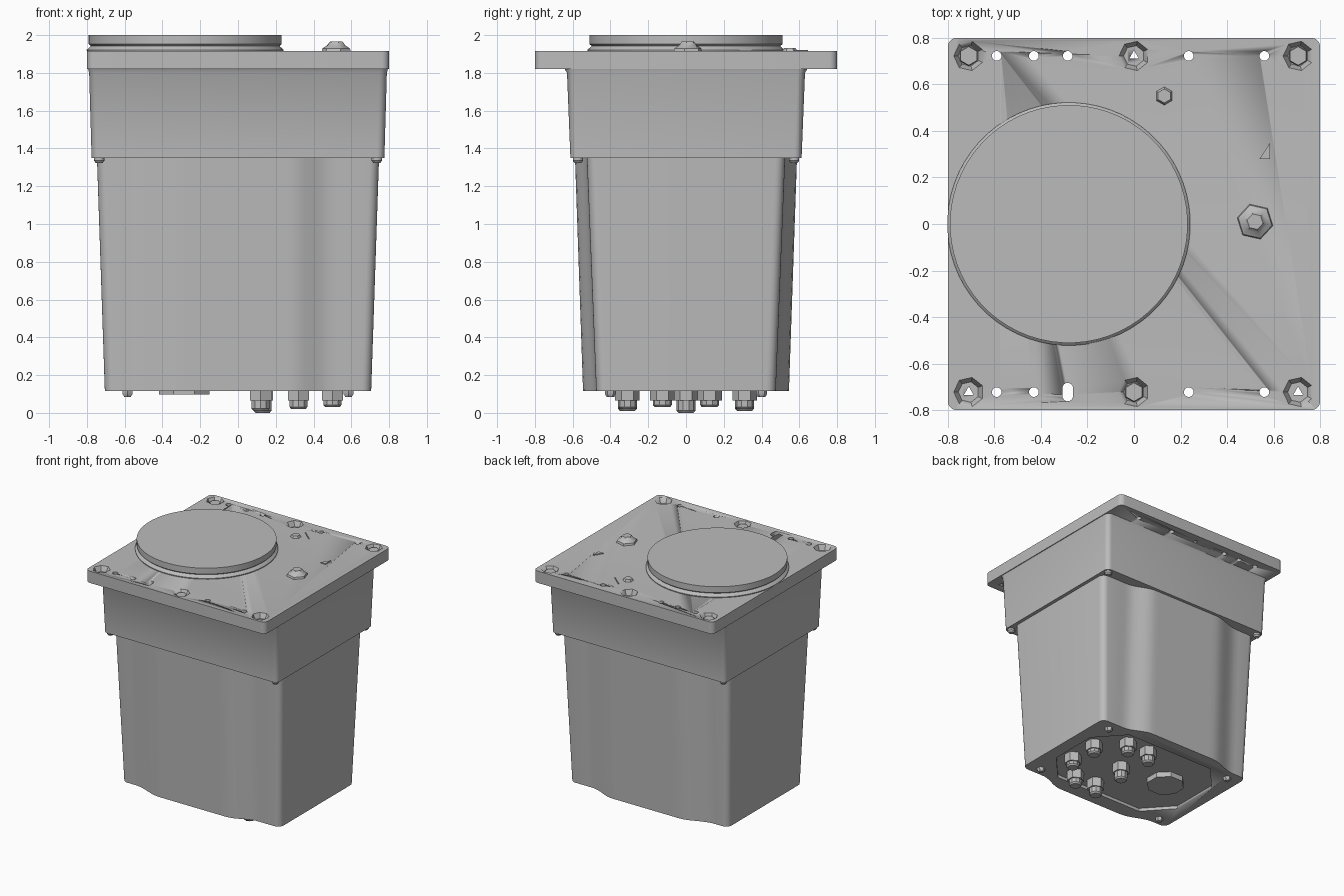
import bpy, bmesh, math
from mathutils import Matrix, Vector

old = bpy.data.objects.get("Cube")
if old:
    bpy.data.objects.remove(old, do_unlink=True)

grey = bpy.data.materials.new("plain_grey")
grey.use_nodes = True
COLOUR = (0.5, 0.5, 0.5, 1)
grey.diffuse_color = COLOUR
grey.node_tree.nodes["Principled BSDF"].inputs["Base Color"].default_value = COLOUR


def finish(name, bm, angle=35):
    bmesh.ops.recalc_face_normals(bm, faces=bm.faces)
    mesh = bpy.data.meshes.new(name)
    bm.to_mesh(mesh)
    bm.free()
    mesh.materials.append(grey)
    obj = bpy.data.objects.new(name, mesh)
    bpy.context.collection.objects.link(obj)
    bpy.ops.object.select_all(action='DESELECT')
    obj.select_set(True)
    bpy.context.view_layer.objects.active = obj
    bpy.ops.object.shade_smooth_by_angle(angle=math.radians(angle))
    return obj


def add_loft(bm, rings):
    """Skin a stack of (outline, z) rings and cap both ends."""
    loops = [[bm.verts.new((x, y, z)) for x, y in pts] for pts, z in rings]
    for a, b in zip(loops, loops[1:]):
        n = len(a)
        for i in range(n):
            bm.faces.new((a[i], a[(i + 1) % n], b[(i + 1) % n], b[i]))
    bm.faces.new(loops[0][::-1])
    bm.faces.new(loops[-1])


def loft(name, rings, angle=35):
    bm = bmesh.new()
    add_loft(bm, rings)
    return finish(name, bm, angle)


def circle(x, y, r, n=24, turn=0.0, stretch=0.0):
    pts = []
    for i in range(n):
        a = 2 * math.pi * (i + 0.5) / n + turn
        s = math.sin(a)
        pts.append((x + r * math.cos(a), y + r * s + math.copysign(stretch, s)))
    return pts


def rounded_rect(hx, hy, r, steps=6):
    pts = []
    for k, (sx, sy) in enumerate([(1, 1), (-1, 1), (-1, -1), (1, -1)]):
        for i in range(steps + 1):
            a = math.pi / 2 * (k + i / steps)
            pts.append((sx * (hx - r) + r * math.cos(a), sy * (hy - r) + r * math.sin(a)))
    return pts


def smooth(a, b, x):
    t = min(1, max(0, (x - a) / (b - a)))
    return t * t * (3 - 2 * t)


def body_outline(hx, hy, bulge):
    """Rounded rectangle whose front and back swell outward in the middle."""
    corners = rounded_rect(hx, hy, 0.05)
    quarter = len(corners) // 4
    xs = [0.56 - i * 0.04 for i in range(30)]

    def swell(x):
        return hy + bulge * smooth(-0.58, -0.32, x) * (1 - smooth(0.28, 0.5, x))
    back = [(x, swell(x)) for x in xs]
    front = [(x, -swell(x)) for x in reversed(xs)]
    return corners[:quarter] + back + corners[quarter:3 * quarter] + front + corners[3 * quarter:]


def cut(target, rings_list):
    bm = bmesh.new()
    for rings in rings_list:
        add_loft(bm, rings)
    cutter = finish("cutter", bm)
    cutter.hide_render = True
    mod = target.modifiers.new("cut", 'BOOLEAN')
    mod.operation = 'DIFFERENCE'
    mod.solver = 'EXACT'
    mod.object = cutter
    bpy.context.view_layer.objects.active = target
    bpy.ops.object.modifier_apply(modifier=mod.name)
    bpy.data.objects.remove(cutter, do_unlink=True)


# Lower body with a recessed underside
body = loft("lower_body", [(body_outline(0.705, 0.475, 0.07), 0.115),
                           (body_outline(0.747, 0.525, 0.063), 1.36)])
recess = [(0.6, 0.2), (0.4, 0.42), (-0.4, 0.42), (-0.6, 0.2),
          (-0.6, -0.2), (-0.4, -0.42), (0.4, -0.42), (0.6, -0.2)]
cut(body, [[(recess, 0.08), (recess, 0.14)]])

# Upper box, flaring slightly into the flange
loft("upper_box", [(rounded_rect(0.775, 0.612, 0.04), 1.35),
                   (rounded_rect(0.788, 0.63, 0.04), 1.8),
                   (rounded_rect(0.795, 0.645, 0.045), 1.825)])

# Flange plate with screw sinks, small holes and one slot
flange = loft("flange_plate", [(rounded_rect(0.8, 0.8, 0.04), 1.82),
                               (rounded_rect(0.8, 0.8, 0.04), 1.915)])
Y = 0.722
screws = [(x, s * Y) for x in (-0.71, 0, 0.705) for s in (-1, 1)]
open_screws = [(0, Y), (-0.71, -Y), (0.705, -Y)]
cut(flange, [[(circle(x, y, 0.045, 7), 1.875), (circle(x, y, 0.067, 7), 1.92)]
             for x, y in screws])
holes = [(x, s * Y) for x in (-0.59, -0.43, 0.235, 0.56) for s in (-1, 1)] + [(-0.285, Y)]
through = [circle(x, y, 0.021, 12) for x, y in holes]
through += [circle(x, y, 0.024, 3, math.pi / 6) for x, y in open_screws]
through.append(circle(-0.285, -Y, 0.023, 12, stretch=0.017))
cut(flange, [[(pts, 1.8), (pts, 1.94)] for pts in through])
for x, y in screws:
    if (x, y) not in open_screws:
        loft("flange_screw", [(circle(x, y, 0.045, 6), 1.87), (circle(x, y, 0.04, 6), 1.9)])

# Round lid
loft("round_lid", [(circle(-0.28, 0, r, 64), z) for r, z in
                   ((0.52, 1.91), (0.522, 1.922), (0.5, 1.942), (0.511, 1.952), (0.511, 2.0))])

# Small fittings on the flange
loft("top_connector", [(circle(0.52, 0.01, r, 6, 0.3), z) for r, z in
                       ((0.08, 1.91), (0.074, 1.93), (0.05, 1.945), (0.035, 1.965))])
loft("top_stud", [(circle(0.13, 0.55, 0.042, 6), 1.91), (circle(0.13, 0.55, 0.03, 6), 1.932)])
loft("top_marker", [([(0.54, 0.28), (0.585, 0.28), (0.585, 0.35)], z) for z in (1.91, 1.922)])
loft("top_pin", [([(0.15, 0.64), (0.23, 0.57), (0.235, 0.575), (0.155, 0.645)], z)
                 for z in (1.91, 1.92)])

# Screws below the box ledge and on the underside corners
for sx in (-1, 1):
    for sy in (-1, 1):
        x, y = sx * 0.735, sy * 0.572
        loft("ledge_screw", [(circle(x, y, 0.018, 12), 1.322), (circle(x, y, 0.028, 12), 1.335),
                             (circle(x, y, 0.028, 12), 1.36)])
        x, y = sx * 0.585, sy * 0.4
        loft("base_screw", [(circle(x, y, 0.02, 6), 0.085), (circle(x, y, 0.03, 6), 0.1),
                            (circle(x, y, 0.03, 6), 0.12)])

# Raised octagonal cover on the underside
loft("base_cover", [(circle(-0.285, 0.03, 0.145, 8), 0.098), (circle(-0.285, 0.03, 0.145, 8), 0.15)])

# Cable glands: hex nut, neck and threaded end
glands = [(0.13, 0, 0.0)]
for s in (-1, 1):
    glands += [(0.5, s * 0.125, 0.03), (0.32, s * 0.31, 0.02), (0.12, s * 0.31, 0.01)]
for x, y, z in glands:
    loft("gland_nut", [(circle(x, y, 0.065, 6), 0.065), (circle(x, y, 0.065, 6), 0.15)])
    loft("gland_end", [(circle(x, y, 0.04, 10), z), (circle(x, y, 0.05, 10), z + 0.012),
                       (circle(x, y, 0.05, 10), 0.07)])
